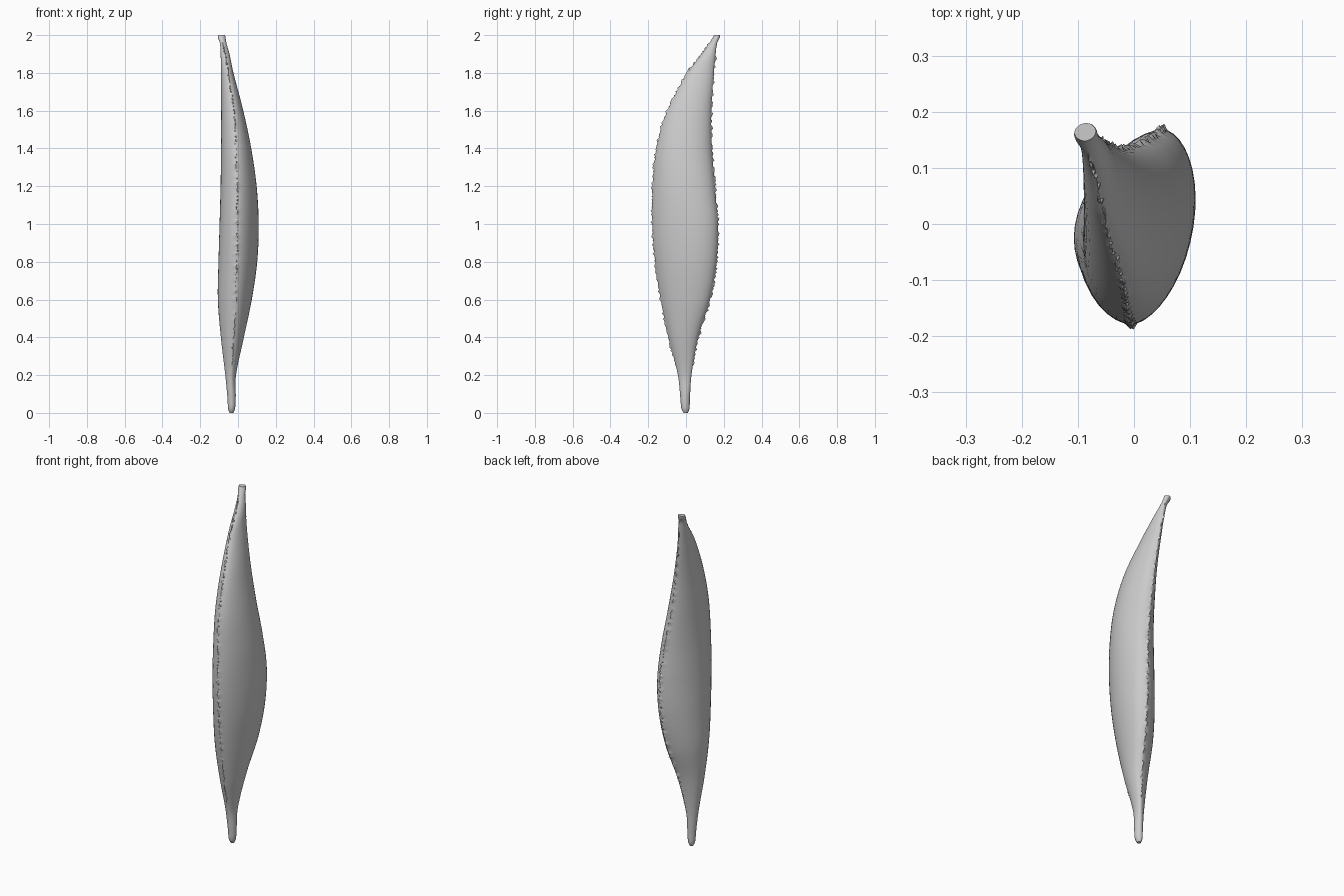
import bpy, bmesh, math, random

if "Cube" in bpy.data.objects:
    bpy.data.objects.remove(bpy.data.objects["Cube"])

random.seed(4)
# Stations: z, front seam (x, y), back seam (x, y), left bulge x, right bulge x
ST = [
    (0.00, -0.035, -0.012, -0.035, 0.010, -0.045, -0.025),
    (0.02, -0.035, -0.024, -0.035, 0.018, -0.052, -0.016),
    (0.08, -0.035, -0.030, -0.033, 0.021, -0.056, -0.012),
    (0.20, -0.035, -0.043, -0.025, 0.029, -0.067, -0.011),
    (0.40, -0.022, -0.092, 0.000, 0.065, -0.090, 0.030),
    (0.60, -0.012, -0.134, 0.030, 0.127, -0.105, 0.070),
    (0.80, -0.006, -0.163, 0.046, 0.162, -0.101, 0.098),
    (1.00, -0.004, -0.178, 0.050, 0.168, -0.095, 0.106),
    (1.20, -0.006, -0.176, 0.030, 0.152, -0.091, 0.097),
    (1.40, -0.012, -0.156, -0.002, 0.137, -0.090, 0.070),
    (1.60, -0.022, -0.098, -0.028, 0.134, -0.089, 0.028),
    (1.80, -0.052, 0.008, -0.055, 0.147, -0.090, -0.024),
    (1.90, -0.068, 0.083, -0.066, 0.157, -0.092, -0.045),
    (1.96, -0.080, 0.125, -0.074, 0.165, -0.096, -0.062),
    (1.985, -0.086, 0.140, -0.080, 0.178, -0.106, -0.066),
    (2.00, -0.088, 0.148, -0.085, 0.180, -0.106, -0.068),
]
RINGS, SIDE = 200, 20


def sample(z):
    """Smooth (Hermite) interpolation between stations."""
    i = max(k for k in range(len(ST) - 1) if ST[k][0] <= z + 1e-9)
    a, b = ST[i], ST[i + 1]
    p, n = ST[max(i - 1, 0)], ST[min(i + 2, len(ST) - 1)]
    h = b[0] - a[0]
    t = (z - a[0]) / h
    out = []
    for k in range(1, 7):
        m0 = (b[k] - p[k]) / (b[0] - p[0]) * h
        m1 = (n[k] - a[k]) / (n[0] - a[0]) * h
        out.append((2*t**3 - 3*t**2 + 1) * a[k] + (t**3 - 2*t**2 + t) * m0
                   + (3*t**2 - 2*t**3) * b[k] + (t**3 - t**2) * m1)
    return out


def section(z):
    """Lens-shaped ring: right wall front to back, then left wall back to front."""
    fx, fy, bx, by, xl, xr = sample(z)
    pts = []
    for i in range(2 * SIDE):
        ang = math.pi * i / SIDE
        t = (1 - math.cos(ang)) / 2
        mid = (fx + bx) / 2
        s = abs(math.sin(ang)) ** 1.15
        bulge = (xr - mid) if i < SIDE else (xl - mid)
        pts.append([fx + (bx - fx) * t + bulge * s, fy + (by - fy) * t, z])
    # ragged seams
    if 0.25 < z < 1.96:
        for idx, sign in ((0, -1), (SIDE, 1)):
            if random.random() < 0.5:
                pts[idx][1] += sign * random.uniform(0.002, 0.010)
                pts[idx][0] += random.uniform(-0.005, 0.005)
                pts[idx][2] += random.uniform(-0.003, 0.003)
    return pts


# Pod body, lofted from base to tip
bm = bmesh.new()
zs = [0, 0.004, 0.01] + [0.02 + 1.98 * i / RINGS for i in range(RINGS + 1)]
rings = [[bm.verts.new(p) for p in section(z)] for z in zs]
n = 2 * SIDE
for a, b in zip(rings, rings[1:]):
    for i in range(n):
        j = (i + 1) % n
        bm.faces.new((a[i], a[j], b[j], b[i]))
bm.faces.new(rings[0][::-1])
bm.faces.new(rings[-1])
bmesh.ops.recalc_face_normals(bm, faces=bm.faces)
me = bpy.data.meshes.new("pod_body")
bm.to_mesh(me)
bm.free()
pod = bpy.data.objects.new("pod_body", me)
bpy.context.collection.objects.link(pod)

# Small flakes along the front and back seams
bm = bmesh.new()
for sign, lo, hi, count in ((-1, 0.66, 1.94, 70), (1, 0.30, 1.30, 45)):
    for k in range(count):
        z = lo + (hi - lo) * (k + random.uniform(-0.3, 0.3) + 0.5) / count
        fx, fy, bx, by, _, _ = sample(z)
        x, y = (fx, fy) if sign < 0 else (bx, by)
        w, h = random.uniform(0.004, 0.010), random.uniform(0.006, 0.011)
        out = random.uniform(0.002, 0.006)
        x += random.uniform(-0.004, 0.004)
        base = [bm.verts.new((x + w * math.cos(q), y - sign * 0.006, z + h * math.sin(q)))
                for q in [math.tau * i / 6 for i in range(6)]]
        tip = bm.verts.new((x, y + sign * out, z + h * 0.5))
        for i in range(6):
            bm.faces.new((base[i], base[(i + 1) % 6], tip))
        bm.faces.new(base[::-1])
bmesh.ops.recalc_face_normals(bm, faces=bm.faces)
me = bpy.data.meshes.new("seam_flakes")
bm.to_mesh(me)
bm.free()
flakes = bpy.data.objects.new("seam_flakes", me)
bpy.context.collection.objects.link(flakes)

# Smooth shading with sharp seams
for ob in (pod, flakes):
    bpy.ops.object.select_all(action='DESELECT')
    ob.select_set(True)
    bpy.context.view_layer.objects.active = ob
    bpy.ops.object.shade_smooth_by_angle(angle=math.radians(40))
